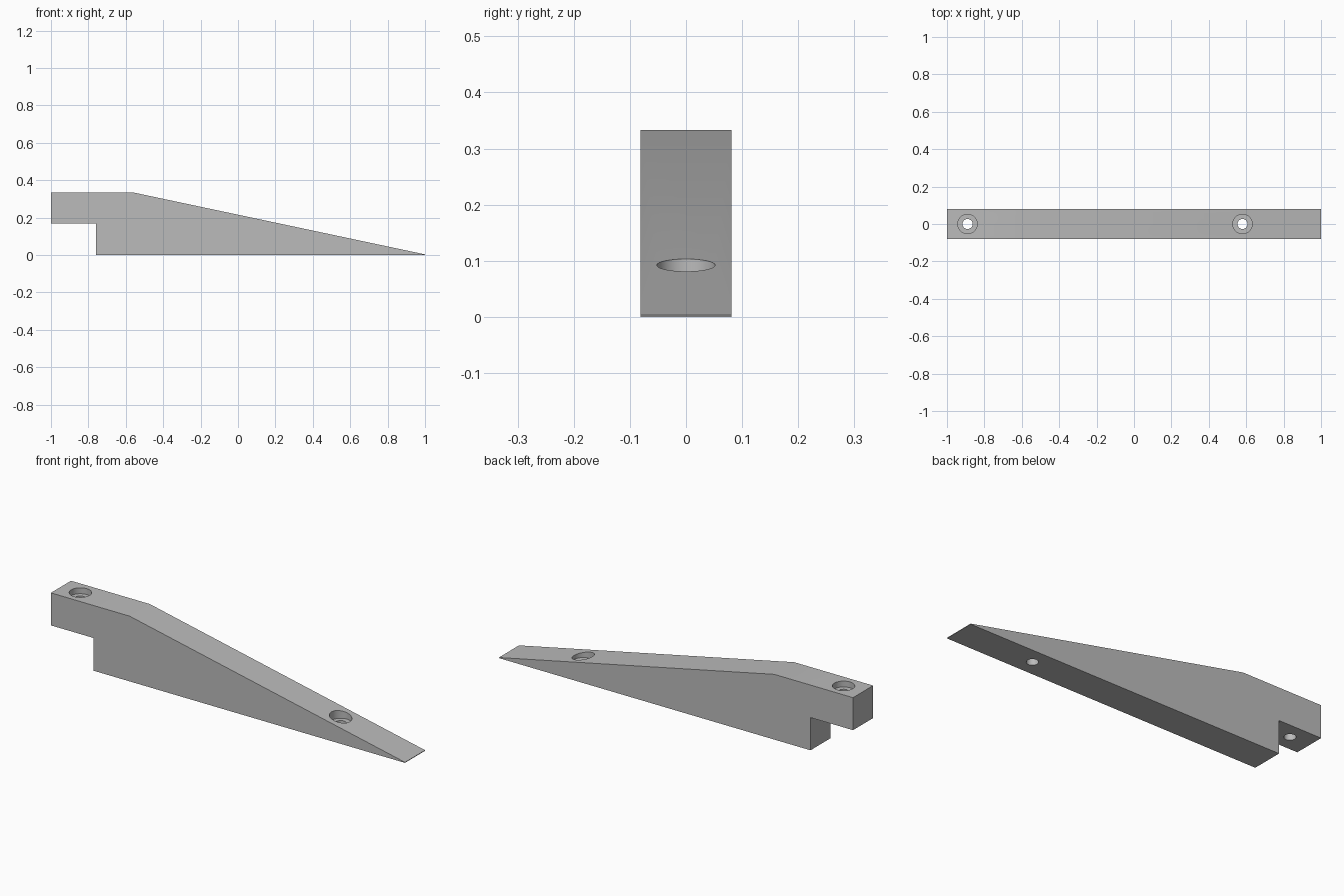
import bpy
import bmesh

cube = bpy.data.objects.get("Cube")
if cube:
    bpy.data.objects.remove(cube, do_unlink=True)

HALF_WIDTH = 0.081

grey = bpy.data.materials.new("plain grey")
grey.use_nodes = True
colour = (0.5, 0.5, 0.5, 1)
grey.diffuse_color = colour
grey.node_tree.nodes["Principled BSDF"].inputs["Base Color"].default_value = colour

# Wedge body: side profile extruded across its width
profile = [(-1, 0.167), (-0.76, 0.167), (-0.76, 0), (1, 0),
           (1, 0.003), (-0.555, 0.333), (-1, 0.333)]
bm = bmesh.new()
face = bm.faces.new([bm.verts.new((x, -HALF_WIDTH, z)) for x, z in profile])
side = bmesh.ops.extrude_face_region(bm, geom=[face])["geom"]
bmesh.ops.translate(bm, vec=(0, 2 * HALF_WIDTH, 0),
                    verts=[v for v in side if isinstance(v, bmesh.types.BMVert)])
bmesh.ops.recalc_face_normals(bm, faces=bm.faces)
mesh = bpy.data.meshes.new("wedge_body")
bm.to_mesh(mesh)
bm.free()
mesh.materials.append(grey)
body = bpy.data.objects.new("wedge_body", mesh)
bpy.context.collection.objects.link(body)


def drill(name, x, radius, bottom, top):
    """Cut a vertical round hole in the body."""
    bpy.ops.mesh.primitive_cylinder_add(vertices=48, radius=radius, depth=top - bottom,
                                        location=(x, 0, (top + bottom) / 2))
    cutter = bpy.context.object
    cutter.name = name
    cutter.data.materials.append(grey)
    cutter.hide_render = True
    cut = body.modifiers.new(name, "BOOLEAN")
    cut.operation = "DIFFERENCE"
    cut.solver = "EXACT"
    cut.object = cutter
    bpy.context.view_layer.objects.active = body
    bpy.ops.object.modifier_apply(modifier=name)
    bpy.data.objects.remove(cutter, do_unlink=True)


# Two counterbored screw holes
for label, x, seat in (("rear", -0.89, 0.303), ("tip", 0.58, 0.06)):
    drill(label + "_screw_head", x, 0.052, seat, 0.5)
    drill(label + "_screw_shaft", x, 0.027, -0.1, 0.5)

bpy.ops.object.select_all(action="DESELECT")
body.select_set(True)
bpy.context.view_layer.objects.active = body
bpy.ops.object.shade_smooth_by_angle()
